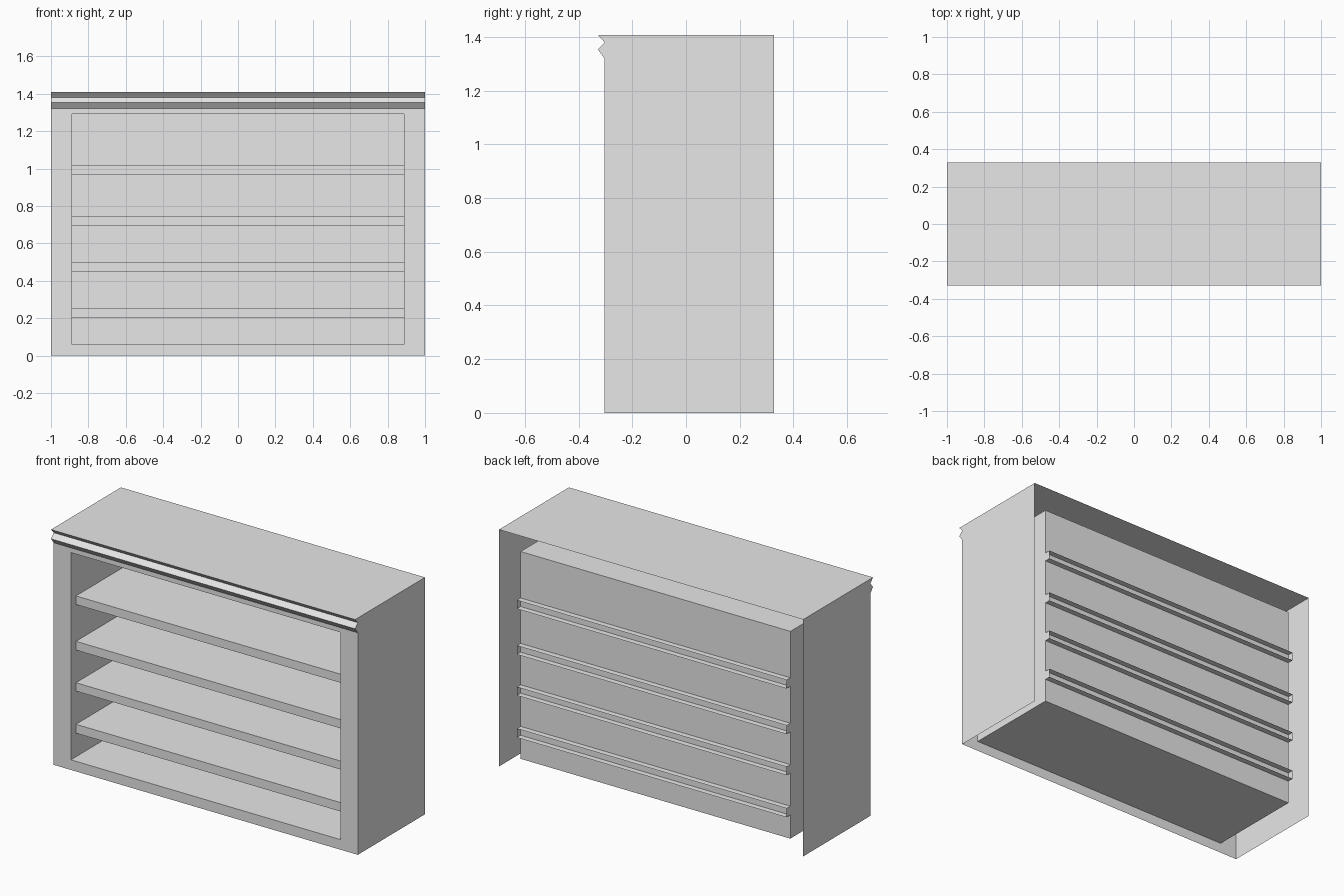
import bpy
import bmesh

cube = bpy.data.objects.get("Cube")
if cube:
    bpy.data.objects.remove(cube, do_unlink=True)

# One plain grey for the whole bookcase
grey = bpy.data.materials.new("light_grey")
grey.use_nodes = True
color = (0.8, 0.8, 0.8, 1.0)
grey.diffuse_color = color
grey.node_tree.nodes["Principled BSDF"].inputs["Base Color"].default_value = color

FRONT, BACK, HEIGHT = -0.303, 0.328, 1.408
OPEN_X, OPEN_LOW, OPEN_HIGH = 0.887, 0.06, 1.292   # front opening
PANEL_Y = 0.287                                    # back panel
SHELF_FRONT, SHELF_BACK = -0.255, 0.322


def finish(name, bm):
    mesh = bpy.data.meshes.new(name)
    bm.normal_update()
    bm.to_mesh(mesh)
    bm.free()
    mesh.materials.append(grey)
    obj = bpy.data.objects.new(name, mesh)
    bpy.context.scene.collection.objects.link(obj)
    return obj


def prism(profile, half_width):
    """Extrude a (y, z) outline across x."""
    bm = bmesh.new()
    cap = bm.faces.new([bm.verts.new((-half_width, y, z)) for y, z in profile])
    new = bmesh.ops.extrude_face_region(bm, geom=[cap])["geom"]
    for v in new:
        if isinstance(v, bmesh.types.BMVert):
            v.co.x = half_width
    bmesh.ops.recalc_face_normals(bm, faces=bm.faces[:])
    return bm


def drop(bm, test):
    bm.normal_update()
    faces = [f for f in bm.faces if test(f)]
    bmesh.ops.delete(bm, geom=faces, context='FACES')


# Cabinet shell with zigzag cornice, open at the back and underneath
bm = prism([(BACK, 0), (FRONT, 0), (FRONT, 1.32), (-BACK, 1.353),
            (FRONT, 1.38), (-BACK, HEIGHT), (BACK, HEIGHT)], 1.0)
drop(bm, lambda f: f.normal.y > 0.9 or f.normal.z < -0.9)

# Front frame opening, pushed in to form the cavity and its back panel
front = min(bm.faces, key=lambda f: f.normal.y)
bmesh.ops.inset_individual(bm, faces=[front], thickness=0.05)
for v in front.verts:
    v.co.x = OPEN_X if v.co.x > 0 else -OPEN_X
    v.co.z = OPEN_HIGH if v.co.z > HEIGHT / 2 else OPEN_LOW
panel = bmesh.ops.extrude_discrete_faces(bm, faces=[front])["faces"][0]
for v in panel.verts:
    v.co.y = PANEL_Y
finish("cabinet", bm)

# Shelves: hollow boards, open at the rear, passing through the back panel
for i, (low, high) in enumerate([(0.2, 0.253), (0.45, 0.5),
                                 (0.694, 0.746), (0.965, 1.016)]):
    bm = prism([(SHELF_BACK, low), (SHELF_FRONT, low),
                (SHELF_FRONT, high), (SHELF_BACK, high)], OPEN_X)
    drop(bm, lambda f: f.normal.y > 0.9)
    finish(f"shelf_{i + 1}", bm)
